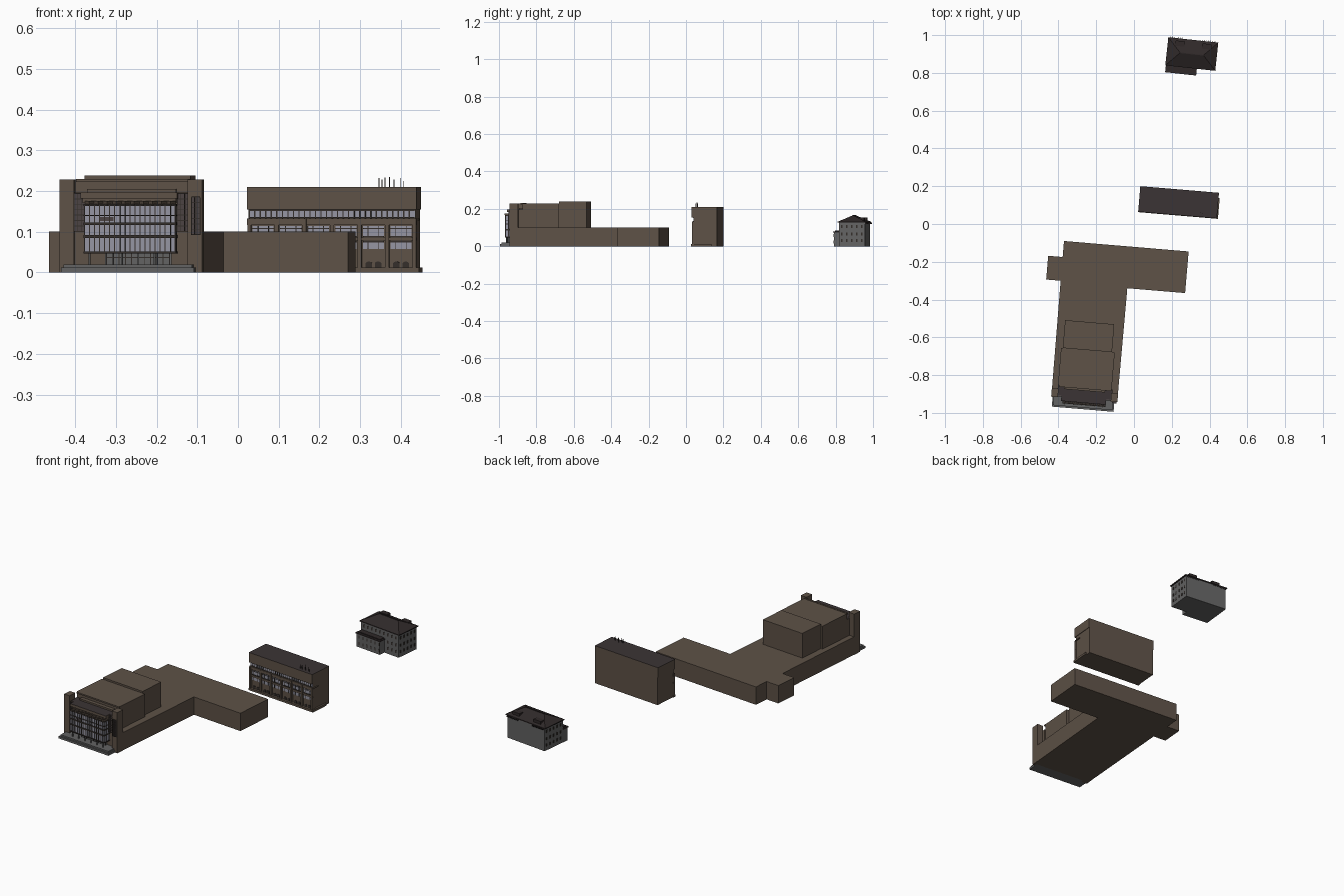
import bpy, bmesh, math
from mathutils import Matrix, Vector

if "Cube" in bpy.data.objects:
    bpy.data.objects.remove(bpy.data.objects["Cube"])


def material(name, rgb):
    m = bpy.data.materials.new(name)
    m.diffuse_color = (*rgb, 1)
    m.use_nodes = True
    m.node_tree.nodes["Principled BSDF"].inputs["Base Color"].default_value = m.diffuse_color
    return m


BROWN = material("brown_stone", (0.112, 0.084, 0.063))
ROOF = material("dark_roof", (0.043, 0.034, 0.035))
TILE = material("dark_tile", (0.029, 0.022, 0.022))
GREY = material("grey_wall", (0.125, 0.125, 0.125))
GLASS = material("pale_glass", (0.30, 0.30, 0.36))
DARK = material("dark_frame", (0.035, 0.028, 0.024))
PANEL = material("relief_panel", (0.07, 0.056, 0.056))


def frame(x, y, deg):
    return Matrix.Translation((x, y, 0)) @ Matrix.Rotation(math.radians(deg), 4, 'Z')


def finish(name, bm, mats, M):
    bmesh.ops.recalc_face_normals(bm, faces=bm.faces)
    me = bpy.data.meshes.new(name)
    bm.to_mesh(me)
    bm.free()
    me.transform(M)
    for m in mats:
        me.materials.append(m)
    ob = bpy.data.objects.new(name, me)
    bpy.context.collection.objects.link(ob)
    return ob


def boxes(name, items, mat, M, top=None):
    """items: (u0, u1, v0, v1, z0, z1); an optional second colour goes on upward faces"""
    bm = bmesh.new()
    for u0, u1, v0, v1, z0, z1 in items:
        T = Matrix.Translation(((u0 + u1) / 2, (v0 + v1) / 2, (z0 + z1) / 2))
        bmesh.ops.create_cube(bm, size=1, matrix=T @ Matrix.Diagonal((u1 - u0, v1 - v0, z1 - z0, 1)))
    bm.normal_update()
    if top:
        for f in bm.faces:
            f.material_index = int(f.normal.z > 0.5)
    return finish(name, bm, [mat, top] if top else [mat], M)


def prism(name, pts, z0, z1, mat, M):
    bm = bmesh.new()
    f = bm.faces.new([bm.verts.new((u, v, z0)) for u, v in pts])
    r = bmesh.ops.extrude_face_region(bm, geom=[f])
    for v in r["geom"]:
        if isinstance(v, bmesh.types.BMVert):
            v.co.z = z1
    return finish(name, bm, [mat], M)


# ---------- Large hall ----------
H = frame(-0.262, -0.913, -4.8)
prism("hall_low_block", [(-.175, 0), (.175, 0), (.178, .59), (.485, .59), (.485, .811), (-.177, .811),
                         (-.177, .726), (-.254, .726), (-.254, .60), (-.177, .60)], 0, .1, BROWN, H)
boxes("hall_auditorium", [(-.145, .14, .05, .246, .1, .228)], BROWN, H)
boxes("hall_stage_tower", [(-.136, .125, .246, .394, .1, .238)], BROWN, H)
boxes("facade_core", [(-.145, .145, -.004, .05, .1, .196)], BROWN, H, ROOF)
boxes("facade_piers", [(s - .018, s + .018, -.016, .03, 0, .228) for s in (-.158, .158)], BROWN, H)
boxes("facade_canopy", [(-.122, .116, -.034, 0, .182, .197), (-.118, .112, -.026, 0, .17, .182)], BROWN, H, ROOF)
boxes("facade_parapet", [(-.112, .107, .03, .05, .196, .205), (-.14, .14, .04, .05, .222, .23)], BROWN, H)

# relief panels beside the glass and on the right pier
panels = [(-.14, -.114, -.008, 0, .1, .193), (.114, .14, -.008, 0, .1, .193), (.15, .171, -.02, -.012, .092, .184)]
boxes("relief_panels", panels, PANEL, H)
ribs = []
for u0, u1, v0, v1, z0, z1 in panels:
    ribs += [(u0, u1, v0 - .003, v0, z0 + k * (z1 - z0) / 7, z0 + k * (z1 - z0) / 7 + .002) for k in range(8)]
    ribs += [(u0 + k * (u1 - u0) / 3 - .001, u0 + k * (u1 - u0) / 3 + .001, v0 - .003, v0, z0, z1) for k in range(4)]
boxes("relief_ribs", ribs, DARK, H)

# projecting glass front with bars and a lattice roof
W, VF = .112, -.042
boxes("glass_front", [(-W, W, VF, 0, .05, .166)], GLASS, H)
bars = [(-W - .002, W + .002, VF - .004, 0, z, z + t)
        for z, t in ((.047, .005), (.085, .007), (.116, .007), (.139, .002), (.163, .005))]
bars += [(-W + k * 2 * W / 18 - .0011, -W + k * 2 * W / 18 + .0011, VF - .003, VF + .001, .05, .166) for k in range(19)]
boxes("glass_bars", bars, DARK, H)
boxes("glass_side_bars", [(s - .0015, s + .0015, v, v + .003, .05, .166) for s in (-W, W) for v in (-.045, -.028, -.014)],
      DARK, H)
boxes("inner_panels", [(-.075, -.04, VF - .002, VF, .126, .136)], PANEL, H)
n = 20
front = [(-W + k * 2 * W / n, -.05 if k % 2 else -.026) for k in range(n + 1)]
prism("lattice_roof", front + [(u, v + .006) for u, v in reversed(front)], .166, .176, BROWN, H)

# entrance and steps
boxes("front_steps", [(-.168, .16, -.068, 0, 0, .012), (-.162, .154, -.06, 0, .012, .02)], GREY, H)
boxes("entrance_doors", [(-.06, .095, -.012, 0, .02, .046)], GREY, H)
boxes("entrance_frames", [(-.06 + k * .0155 - .001, -.06 + k * .0155 + .001, -.015, -.01, .02, .046) for k in range(11)]
      + [(-.06, .095, -.015, -.01, .036, .038)], DARK, H)
boxes("entrance_columns", [(u - .002, u + .002, -.04, -.036, .02, .05) for u in (-.1, -.06, -.02, .02, .06, .1)], GREY, H)

# ---------- Middle block ----------
B = frame(.236, .115, -4.8)
L, D = .209, .068
boxes("block_body", [(-L + .003, L - .003, -D + .012, D, 0, .156)], BROWN, B)
boxes("block_upper_storey", [(-L, L, -D, D, .155, .21)], BROWN, B, ROOF)
bays, bw = 6, 2 * (L - .005) / 6
edges = [-L + .005 + k * bw for k in range(bays + 1)]
boxes("block_pilasters", [(max(u - .005, -L + .001), min(u + .005, L - .001), -D + .001, -D + .014, 0, .132)
                          for u in edges], BROWN, B)
boxes("block_ledges", [(-L, L, -D + .004, -D + .014, .116, .133), (-L, L, -D + .006, -D + .014, .078, .086),
                       (L - .004, L + .003, -.06, -.02, .128, .132)], BROWN, B)
boxes("block_plinth", [(-L, L + .006, -D - .002, -D + .014, 0, .012), (L - .01, L + .006, -D, .04, 0, .012)], BROWN, B)
vf = -D + .012
glass, bars = [], [(-L + .006, L - .006, vf - .004, vf, .1335, .136), (-L + .006, L - .006, vf - .004, vf, .151, .155)]
for u in edges[:-1]:
    a, b = u + .008, u + bw - .008
    glass += [(a, b, vf - .002, vf, .09, .114), (a, b, vf - .002, vf, .057, .075), (u, u + bw, vf - .002, vf, .135, .152)]
    bars += [(u + k * bw / 5 - .0015, u + k * bw / 5 + .0015, vf - .004, vf, .133, .155) for k in range(5)]
    bars += [(a + t * (b - a) - .001, a + t * (b - a) + .001, vf - .004, vf, .057, .114) for t in (.25, .75)]
    bars += [(a, b, vf - .004, vf, .107, .109), (a, b, vf - .004, vf, .074, .09)]
boxes("block_windows", glass, GLASS, B)
boxes("block_window_bars", bars, DARK, B)


# arched doorways along the ground floor
def arch(u, w, h):
    bm = bmesh.new()
    prof = [(-w, .01)] + [(w * math.cos(t), h + w * .6 * math.sin(t))
                          for t in [math.pi - i * math.pi / 6 for i in range(7)]] + [(w, .01)]
    f = bm.faces.new([bm.verts.new((u + x, vf + .001, z)) for x, z in prof])
    r = bmesh.ops.extrude_face_region(bm, geom=[f])
    for g in r["geom"]:
        if isinstance(g, bmesh.types.BMVert):
            g.co.y -= .004
    return finish("arched_doorway", bm, [DARK], B)


for u in edges[:-1]:
    for t in (.33, .67):
        arch(u + t * bw, .008, .022)

# rooftop aerials
boxes("roof_aerials", [(u - .0008, u + .0008, v - .0008, v + .0008, .21, z) for u, v, z in
                       ((.115, -.05, .232), (.122, -.045, .228), (.13, -.05, .233), (.14, -.04, .235),
                        (.152, -.05, .228), (.168, -.045, .232), (.175, -.05, .225))], DARK, B)

# ---------- Hipped-roof house ----------
V = frame(.306, .9, -6.2)
EL, ED = .133, .075
wl, wd = EL - .007, ED - .005
boxes("house_walls", [(-wl, wl, -wd, wd, 0, .126)], GREY, V)
boxes("house_eaves", [(-EL, EL, -ED, ED, .126, .131)], TILE, V)
bm = bmesh.new()
base = [bm.verts.new(p) for p in ((-EL, -ED, .131), (EL, -ED, .131), (EL, ED, .131), (-EL, ED, .131))]
r0, r1 = bm.verts.new((-.062, 0, .166)), bm.verts.new((.062, 0, .166))
for f in ((base[0], base[1], r1, r0), (base[1], base[2], r1), (base[2], base[3], r0, r1), (base[3], base[0], r0), base[::-1]):
    bm.faces.new(f)
finish("house_hip_roof", bm, [TILE], V)
boxes("house_dormers", [(c - .024, c + .024, .034, .062, .131, .153) for c in (-.068, .075)], TILE, V)
boxes("house_ridge_cap", [(-.064, .064, -.002, .002, .163, .168)], TILE, V)
boxes("eave_brackets", [(s * c - .001, s * c + .001, ED - .006, ED + .006, .120, .126)
                        for s in (-1, 1) for c in (.05, .06, .07, .08, .09, .1, .11, .12)], TILE, V)
boxes("house_annex", [(-.126, .031, -.107, -wd, 0, .073)], GREY, V)
boxes("annex_roof", [(-.13, .035, -.111, -wd, .073, .078), (-.122, .027, -.1, -wd, .078, .083)], TILE, V)

# small dark windows on the front and both ends
win, hw = [], .004
for z in (.022, .058, .098):
    for k in range(5):
        v = -.054 + k * .027
        win += [(s * wl - .0015, s * wl + .0015, v - hw, v + hw, z, z + .016) for s in (-1, 1)]
    for k in range(9):
        u = -.108 + k * .027
        if z > .09 or u > .04:
            win.append((u - hw, u + hw, -wd - .0015, -wd + .0015, z, z + .016))
        elif u < .03:
            win.append((u - hw, u + hw, -.1085, -.1055, z - .008, z + .008))
boxes("house_windows", win, DARK, V)
